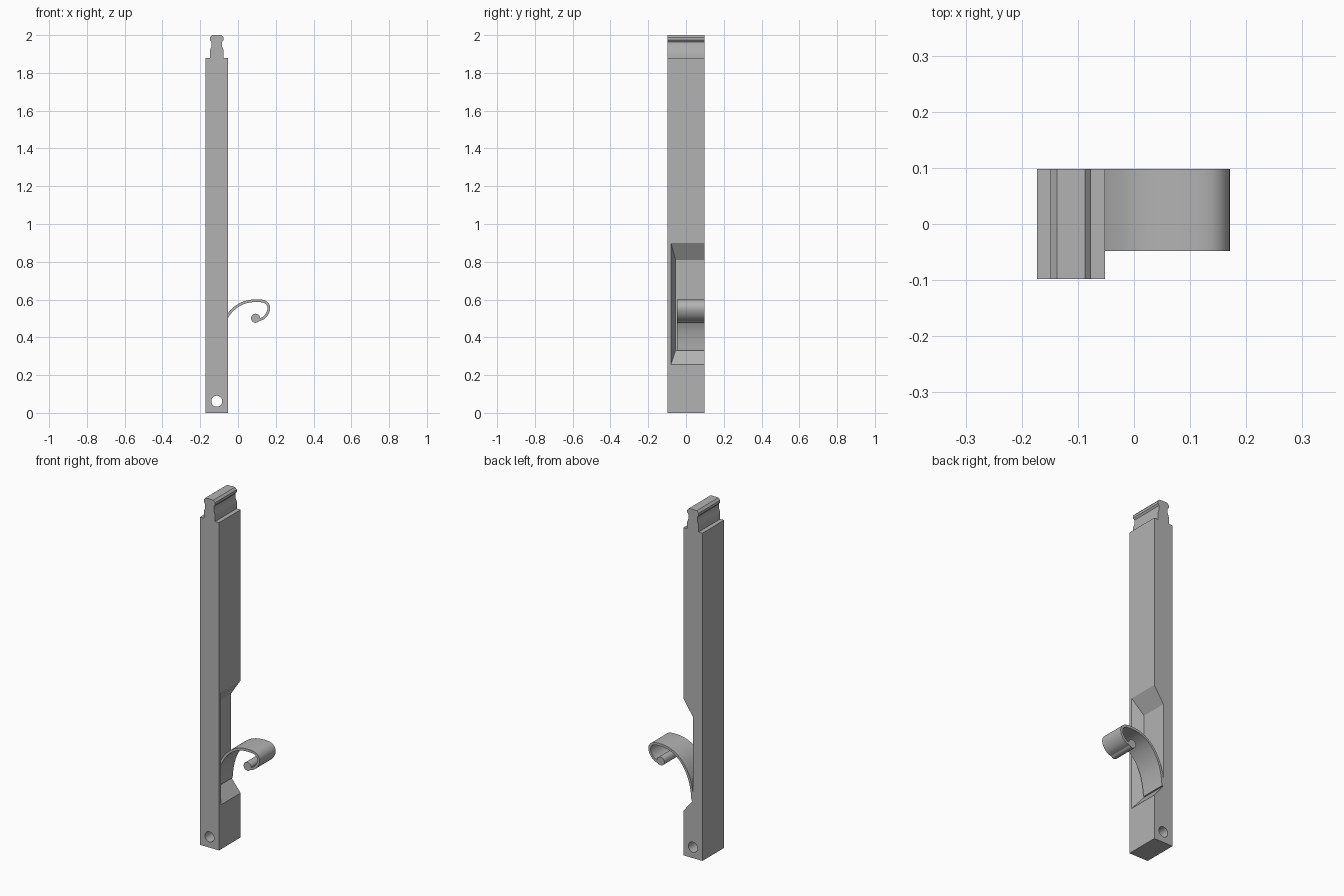
import bpy, bmesh, math
from mathutils import Vector

cube = bpy.data.objects.get("Cube")
if cube:
    bpy.data.objects.remove(cube, do_unlink=True)

grey = bpy.data.materials.new("grey metal")
grey.use_nodes = True
COLOR = (0.45, 0.45, 0.45, 1)
grey.diffuse_color = COLOR
grey.node_tree.nodes["Principled BSDF"].inputs["Base Color"].default_value = COLOR


def finish(name, bm):
    bmesh.ops.recalc_face_normals(bm, faces=bm.faces)
    mesh = bpy.data.meshes.new(name)
    bm.to_mesh(mesh)
    bm.free()
    mesh.materials.append(grey)
    obj = bpy.data.objects.new(name, mesh)
    bpy.context.collection.objects.link(obj)
    return obj


def extrude(name, outline, y0, y1):
    """Closed (x, z) outline swept along y."""
    bm = bmesh.new()
    face = bm.faces.new([bm.verts.new((x, y0, z)) for x, z in outline])
    new = bmesh.ops.extrude_face_region(bm, geom=[face])["geom"]
    verts = [v for v in new if isinstance(v, bmesh.types.BMVert)]
    bmesh.ops.translate(bm, verts=verts, vec=(0, y1 - y0, 0))
    return finish(name, bm)


def circle(x, z, r, n=32):
    return [(x + r * math.cos(2 * math.pi * i / n),
             z + r * math.sin(2 * math.pi * i / n)) for i in range(n)]


def smooth(obj):
    bpy.ops.object.select_all(action="DESELECT")
    obj.select_set(True)
    bpy.context.view_layer.objects.active = obj
    bpy.ops.object.shade_smooth_by_angle(angle=math.radians(30))


def cut(obj, cutter):
    mod = obj.modifiers.new("cut " + cutter.name, "BOOLEAN")
    mod.operation = "DIFFERENCE"
    mod.solver = "EXACT"
    mod.object = cutter
    bpy.context.view_layer.objects.active = obj
    bpy.ops.object.modifier_apply(modifier=mod.name)
    bpy.data.objects.remove(cutter, do_unlink=True)


LEFT, RIGHT, MID = -0.173, -0.052, -0.1125
FRONT, BACK = -0.098, 0.098

# Body bar with the grooved tip in one outline
tip = [(0.036, 1.88), (0.036, 1.92), (0.028, 1.94), (0.028, 1.964),
       (0.036, 1.974), (0.036, 1.988), (0.025, 2.0)]
half = [(RIGHT - MID, 0), (RIGHT - MID, 1.88)] + tip
outline = [(MID + x, z) for x, z in half] + [(MID - x, z) for x, z in reversed(half)]
body = extrude("body_bar", outline, FRONT, BACK)

# Pin hole through the foot
cut(body, extrude("pin_hole", circle(MID, 0.062, 0.029), -0.2, 0.2))

# Side recess with sloped walls, open towards the back
bm = bmesh.new()
rings = []
for t in (0, 1, 1.5):  # floor, surface, beyond the surface
    x = MID + (RIGHT - MID) * t
    front = -0.055 - 0.025 * t
    low, high = 0.33 - 0.075 * t, 0.81 + 0.09 * t
    rings.append([bm.verts.new((x, y, z)) for y, z in
                  ((front, low), (0.2, low), (0.2, high), (front, high))])
for a, b in zip(rings, rings[1:]):
    for i in range(4):
        j = (i + 1) % 4
        bm.faces.new((a[i], a[j], b[j], b[i]))
bm.faces.new(rings[0])
bm.faces.new(rings[-1])
cut(body, finish("recess", bm))
smooth(body)

# Curved leaf spring: smooth path thickened to a ribbon
path = [Vector(p) for p in (
    (-0.110, 0.33), (-0.103, 0.39), (-0.086, 0.455), (-0.052, 0.518),
    (-0.010, 0.561), (0.040, 0.586), (0.095, 0.594), (0.142, 0.588),
    (0.163, 0.562), (0.157, 0.530), (0.135, 0.503), (0.100, 0.489))]
ends = [2 * path[0] - path[1]] + path + [2 * path[-1] - path[-2]]
line = []
for p0, p1, p2, p3 in zip(ends, ends[1:], ends[2:], ends[3:]):
    for k in range(6):
        t = k / 6
        line.append(0.5 * (2 * p1 + (p2 - p0) * t + (2 * p0 - 5 * p1 + 4 * p2 - p3) * t ** 2
                           + (3 * p1 - p0 - 3 * p2 + p3) * t ** 3))
line.append(path[-1])
outer, inner = [], []
for i, p in enumerate(line):
    d = (line[min(i + 1, len(line) - 1)] - line[max(i - 1, 0)]).normalized()
    n = Vector((-d.y, d.x)) * 0.007
    outer.append(p + n)
    inner.append(p - n)
smooth(extrude("leaf_spring", outer + inner[::-1], -0.048, BACK))

# Rolled end of the spring
smooth(extrude("spring_roll", circle(0.093, 0.501, 0.024), -0.048, BACK))
